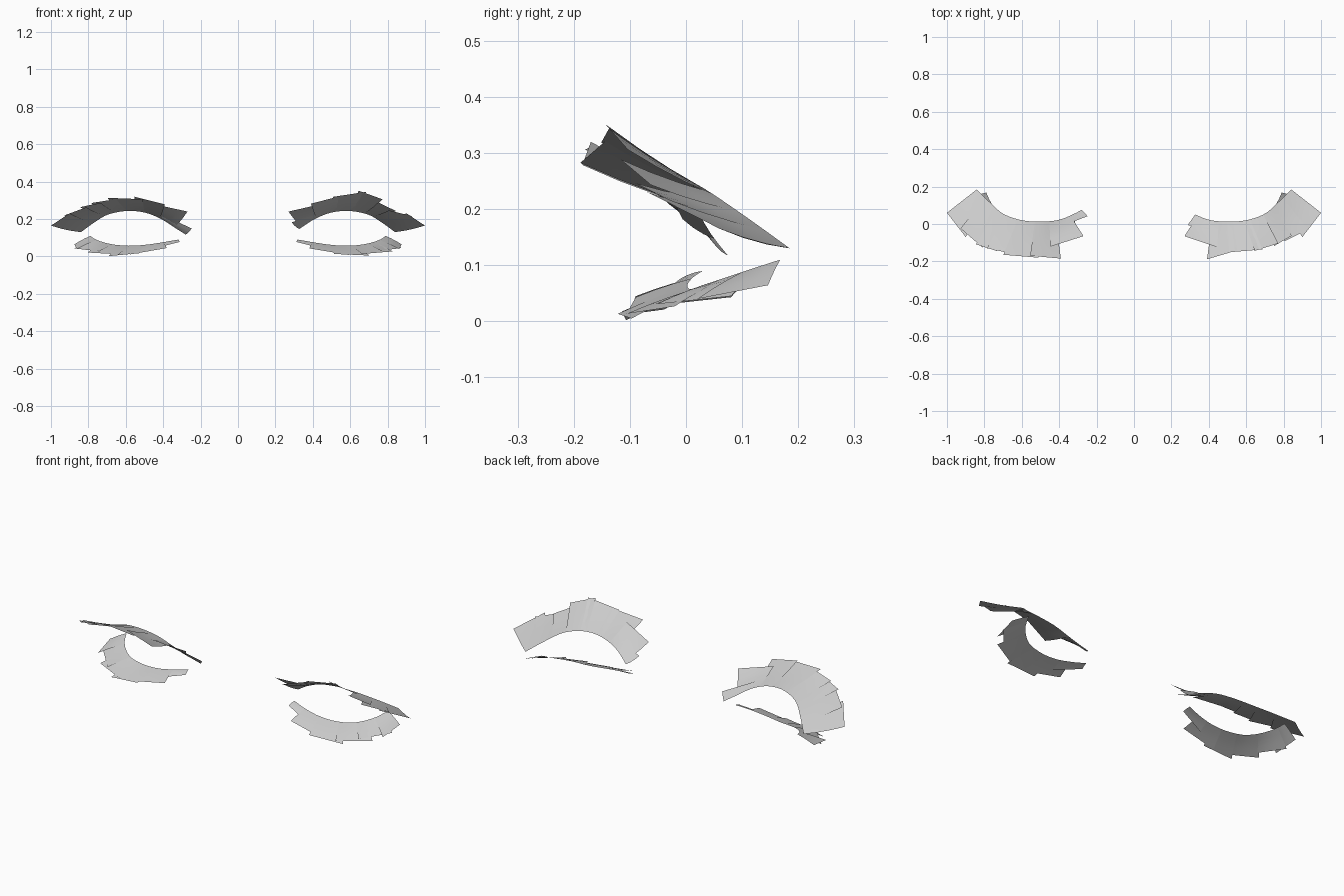
import bpy, bmesh
from mathutils import Vector as V

# Root and tip guide curves, from the outer to the inner corner (positive-x side)
UPPER_ROOT = [(.84, .185, .13), (.775, .12, .177), (.70, .055, .222), (.60, .02, .243),
              (.50, .013, .235), (.41, .02, .20), (.34, .045, .155), (.28, .075, .117)]
UPPER_TIP = [(1.0, .06, .165), (.905, -.065, .228), (.80, -.13, .275), (.67, -.17, .31),
             (.51, -.18, .31), (.38, -.172, .28), (.27, -.065, .24), (.248, .042, .15)]
LOWER_ROOT = [(.79, .168, .11), (.755, .10, .088), (.68, .035, .066), (.58, .01, .057),
              (.48, .002, .064), (.39, .012, .078), (.32, .03, .09)]
LOWER_TIP = [(.88, .145, .062), (.86, .02, .04), (.76, -.07, .018), (.64, -.118, .006),
             (.50, -.118, .014), (.37, -.09, .04), (.31, -.015, .075)]


def curve(pts, u):
    """Smooth interpolation through the guide points."""
    n = len(pts) - 1
    u = min(max(u, 0), n)
    i = min(int(u), n - 1)
    t = u - i
    p1, p2 = V(pts[i]), V(pts[i + 1])
    p0 = V(pts[i - 1]) if i > 0 else 2 * p1 - p2
    p3 = V(pts[i + 2]) if i + 2 <= n else 2 * p2 - p1
    return 0.5 * (2 * p1 + (p2 - p0) * t + (2 * p0 - 5 * p1 + 4 * p2 - p3) * t * t
                  + (3 * p1 - p0 - 3 * p2 + p3) * t ** 3)


def lash_strip(name, root, tip, cards, side, sag):
    """Overlapping lash cards: (u0, u1, length0, length1, lift0, lift1)."""
    bm = bmesh.new()
    cols, rows = 4, 3
    for u0, u1, l0, l1, h0, h1 in cards:
        r0, r1 = curve(root, u0), curve(root, u1)
        end0 = r0.lerp(curve(tip, u0), l0) + V((0, 0, h0))
        end1 = r1.lerp(curve(tip, u1), l1) + V((0, 0, h1))
        grid = []
        for i in range(cols + 1):
            s = i / cols
            a = curve(root, u0 + (u1 - u0) * s)
            b = end0.lerp(end1, s)
            line = []
            for j in range(rows + 1):
                t = j / rows
                p = a.lerp(b, t) - V((0, 0, sag * 4 * t * (1 - t)))
                line.append(bm.verts.new((p.x * side, p.y, p.z)))
            grid.append(line)
        for i in range(cols):
            for j in range(rows):
                q = [grid[i][j], grid[i + 1][j], grid[i + 1][j + 1], grid[i][j + 1]]
                bm.faces.new(q if side < 0 else q[::-1])
    bm.normal_update()
    if sum(f.normal.z for f in bm.faces) < 0:
        bmesh.ops.reverse_faces(bm, faces=bm.faces[:])
    me = bpy.data.meshes.new(name)
    bm.to_mesh(me)
    bm.free()
    me.polygons.foreach_set("use_smooth", [True] * len(me.polygons))
    ob = bpy.data.objects.new(name, me)
    bpy.context.collection.objects.link(ob)


# Upper lashes: the two eyes have slightly different card lengths
lash_strip("upper_lash_left", UPPER_ROOT, UPPER_TIP, [
    (0, 1.05, 1, 1, 0, 0), (.7, 1.9, .95, 1, .012, -.008), (1.6, 2.5, 1, .95, .006, -.006),
    (2.1, 3.1, .97, .93, .008, 0), (2.8, 4.0, 1, 1, .008, -.004), (3.7, 4.9, .95, 1.04, .01, -.008),
    (4.5, 6, .68, 1, .006, 0), (5.0, 7, .2, 1, .006, 0)], -1, .005)
lash_strip("upper_lash_right", UPPER_ROOT, UPPER_TIP, [
    (0, 1.05, 1, 1, 0, 0), (.7, 1.8, .98, .85, .006, -.012), (1.4, 2.3, .82, .85, .004, .01),
    (2.1, 3.1, .83, .85, .036, .05), (2.8, 4.0, .85, .85, .05, .02), (3.7, 4.9, .8, 1.06, .025, -.006),
    (4.5, 6, .7, 1, .006, 0), (5.0, 6.2, .25, .6, .004, -.012)], 1, .004)

# Lower lashes, with a narrow tail at the inner corner
lash_strip("lower_lash_left", LOWER_ROOT, LOWER_TIP, [
    (0, 1.0, .95, 1, 0, 0), (.5, 2.1, 1, .9, -.008, .006), (1.6, 3.0, 1, .95, -.005, .003),
    (2.6, 3.8, 1.02, .95, -.006, .004), (3.4, 4.9, .85, .95, -.004, .006),
    (4.3, 6, .5, .85, -.002, 0)], -1, -.002)
lash_strip("lower_lash_right", LOWER_ROOT, LOWER_TIP, [
    (0, 1.0, .95, 1, 0, 0), (.5, 1.9, 1, .9, -.006, .006), (1.4, 2.8, 1, .95, -.004, .004),
    (2.5, 3.9, .98, 1.02, -.006, .002), (3.3, 4.9, .9, .95, -.004, .004),
    (4.3, 6, .5, .85, -.002, 0)], 1, -.002)
